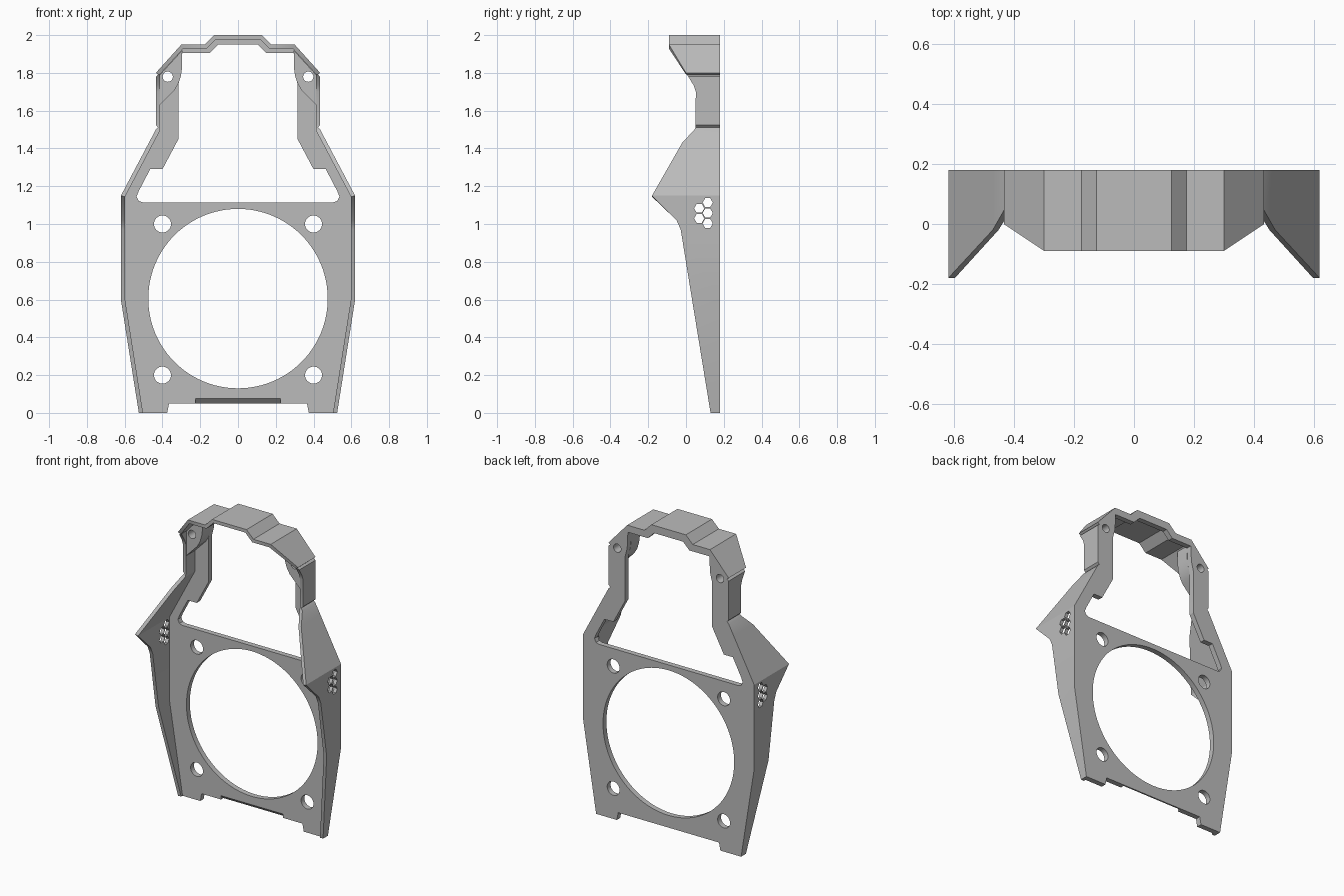
import bpy, bmesh
from math import cos, sin, pi
from mathutils import Vector

cube = bpy.data.objects.get("Cube")
if cube:
    bpy.data.objects.remove(cube)

BACK, PLATE_FRONT, WALL = 0.18, 0.145, 0.022

grey = bpy.data.materials.new("plain grey")
grey.use_nodes = True
grey.diffuse_color = (0.5, 0.5, 0.5, 1)
grey.node_tree.nodes["Principled BSDF"].inputs["Base Color"].default_value = (0.5, 0.5, 0.5, 1)


def add_prism(bm, pts, lo, hi, axis="y"):
    """Extrude a 2D outline, given as (x, z) or (y, z), along the other axis."""
    def place(p, d):
        return (p[0], d, p[1]) if axis == "y" else (d, p[0], p[1])
    a = [bm.verts.new(place(p, lo)) for p in pts]
    b = [bm.verts.new(place(p, hi)) for p in pts]
    bm.faces.new(a)
    bm.faces.new(b[::-1])
    for i in range(len(pts)):
        j = (i + 1) % len(pts)
        bm.faces.new((a[i], b[i], b[j], a[j]))


def finish(bm, name):
    bmesh.ops.recalc_face_normals(bm, faces=bm.faces)
    mesh = bpy.data.meshes.new(name)
    bm.to_mesh(mesh)
    bm.free()
    mesh.materials.append(grey)
    obj = bpy.data.objects.new(name, mesh)
    bpy.context.collection.objects.link(obj)
    return obj


def activate(obj):
    bpy.ops.object.select_all(action="DESELECT")
    obj.select_set(True)
    bpy.context.view_layer.objects.active = obj


def cut(obj, cutter_bm):
    cutter = finish(cutter_bm, "cutter")
    cutter.hide_render = True
    activate(obj)
    mod = obj.modifiers.new("cut", "BOOLEAN")
    mod.operation, mod.solver, mod.object = "DIFFERENCE", "EXACT", cutter
    bpy.ops.object.modifier_apply(modifier=mod.name)
    bpy.data.objects.remove(cutter)


def mirrored(pts):
    return pts + [(-p[0], *p[1:]) for p in reversed(pts)]


def ring(cx, cz, r, n):
    return [(cx + r * cos(2 * pi * i / n), cz + r * sin(2 * pi * i / n)) for i in range(n)]


# Rim path: x, z, front edge y, groove depth
path = mirrored([
    (0.525, 0, 0.13, 0), (0.62, 0.6, 0.032, 0), (0.62, 0.97, -0.028, 0),
    (0.62, 1.02, -0.05, 0), (0.62, 1.15, -0.18, 0), (0.472, 1.43, -0.02, 0),
    (0.435, 1.5, 0.045, 0), (0.435, 1.512, 0.05, 0.012), (0.435, 1.524, 0.05, 0),
    (0.435, 1.7, 0.052, 0), (0.435, 1.735, 0.04, 0), (0.435, 1.78, 0.012, 0),
    (0.435, 1.79, 0.005, 0.012), (0.435, 1.8, 0, 0), (0.3, 1.95, -0.09, 0),
    (0.175, 1.95, -0.09, 0), (0.125, 2.0, -0.09, 0)])


def inward(i):
    """Mitred inward offset direction at a path point."""
    p = [Vector(q[:2]) for q in path]
    if i in (0, len(p) - 1):
        return Vector((-1 if i == 0 else 1, 0))
    a, b = (p[i] - p[i - 1]).normalized(), (p[i + 1] - p[i]).normalized()
    na, nb = Vector((-a.y, a.x)), Vector((-b.y, b.x))
    return (na + nb) / (1 + na.dot(nb))


# Outer rim with the flared side wings and the top arch
bm = bmesh.new()
inner = []
sections = []
for i, (x, z, front, groove) in enumerate(path):
    n = inward(i)
    o = Vector((x, z)) + n * groove
    q = Vector((x, z)) + n * WALL
    inner.append((q.x, q.y))
    sections.append([bm.verts.new(c) for c in (
        (o.x, front, o.y), (q.x, front, q.y), (q.x, BACK, q.y), (o.x, BACK, o.y))])
for s, t in zip(sections, sections[1:]):
    for k in range(4):
        m = (k + 1) % 4
        bm.faces.new((s[k], s[m], t[m], t[k]))
bm.faces.new(sections[0])
bm.faces.new(sections[-1][::-1])
rim = finish(bm, "outer_rim")

# Honeycomb vents through both side walls
bm = bmesh.new()
for y, z in [(0.07, 1.03), (0.07, 1.083), (0.115, 1.003), (0.115, 1.058), (0.115, 1.113)]:
    add_prism(bm, ring(y, z, 0.027, 6), -0.8, 0.8, "x")
cut(rim, bm)

# Back plate filling the rim, with feet at the bottom
feet = [(-0.375, 0), (-0.365, 0.05), (0.365, 0.05), (0.375, 0)]
bm = bmesh.new()
add_prism(bm, inner + feet, PLATE_FRONT, BACK)
plate = finish(bm, "back_plate")

# Large round opening, upper opening, screw holes, bottom chamfer
opening = mirrored([
    (0.505, 1.115), (0.525, 1.122), (0.537, 1.145), (0.525, 1.175), (0.465, 1.29),
    (0.4, 1.29), (0.315, 1.45), (0.315, 1.74), (0.3, 1.8), (0.295, 1.905),
    (0.15, 1.905), (0.105, 1.95)])
bm = bmesh.new()
add_prism(bm, ring(0, 0.605, 0.475, 96), 0, 0.4)
add_prism(bm, opening, 0, 0.4)
for side in (-1, 1):
    for x, z, r in [(0.4, 0.2, 0.045), (0.4, 1.0, 0.045), (0.372, 1.78, 0.027)]:
        add_prism(bm, ring(side * x, z, r, 32), 0, 0.4)
add_prism(bm, [(0.13, 0.075), (PLATE_FRONT, 0.075), (0.17, 0.05), (0.17, 0.03), (0.13, 0.03)],
          -0.225, 0.225, "x")
cut(plate, bm)

# Raised screw tabs in the upper corners
tab = [(0.413, 1.63), (0.335, 1.71), (0.315, 1.745), (0.302, 1.785), (0.296, 1.83),
       (0.295, 1.92), (0.413, 1.79)]
parts = [rim, plate]
for side, label in ((1, "left"), (-1, "right")):
    bm = bmesh.new()
    add_prism(bm, [(side * x, z) for x, z in tab], 0.055, PLATE_FRONT)
    boss = finish(bm, label + "_screw_tab")
    bm = bmesh.new()
    add_prism(bm, ring(side * 0.372, 1.78, 0.027, 32), 0, 0.4)
    cut(boss, bm)
    parts.append(boss)

for part in parts:
    activate(part)
    bpy.ops.object.shade_smooth_by_angle(angle=pi / 7)
